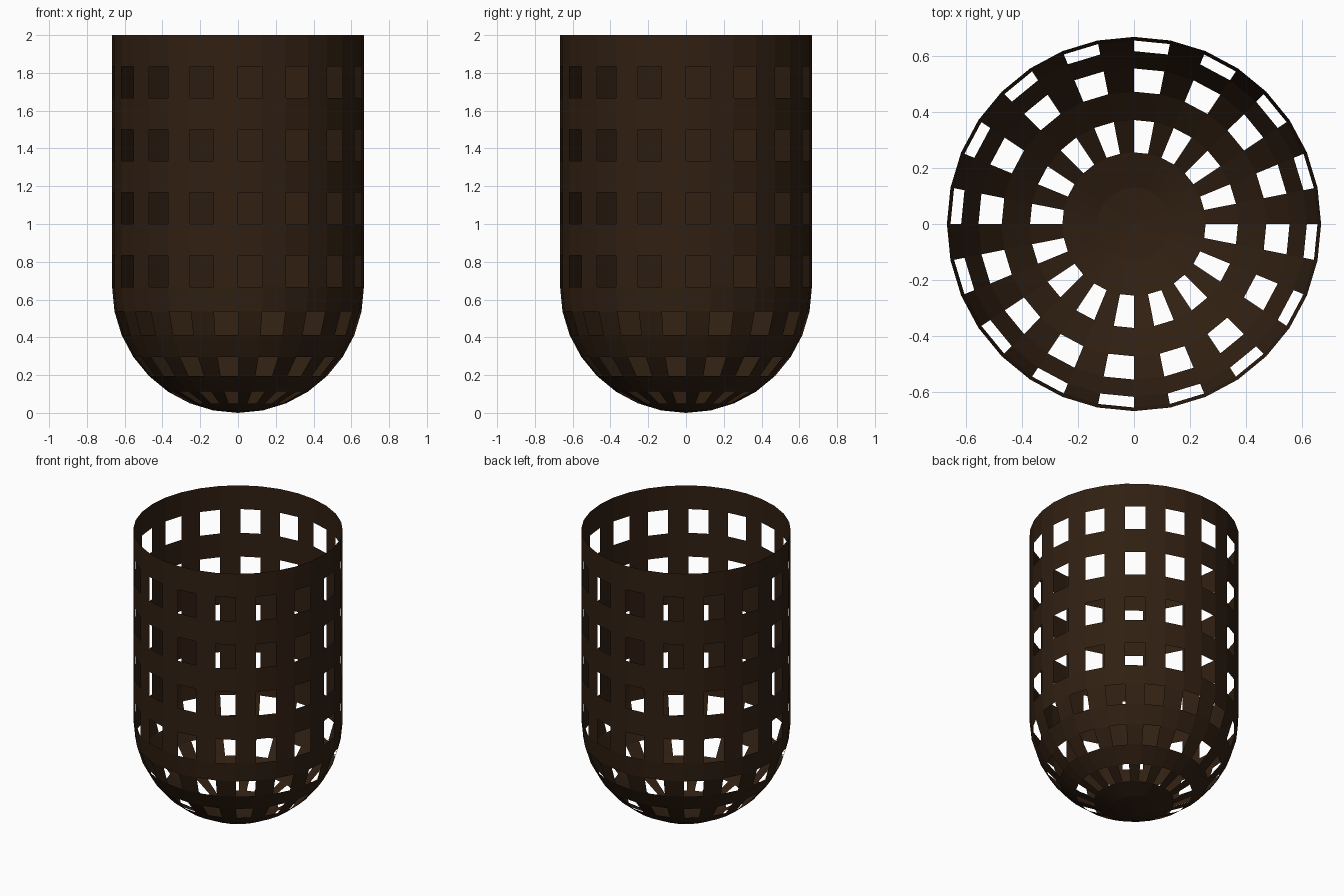
import bpy, bmesh, math

if "Cube" in bpy.data.objects:
    bpy.data.objects.remove(bpy.data.objects["Cube"])

R = 2 / 3      # basket radius
SEG = 32       # sides around
STEP = math.pi / 16

# Profile from the rim down: straight wall, then a rounded bottom
profile = [(R, 2 - i * (2 - R) / 8) for i in range(8)]
profile += [(R * math.cos(k * STEP), R - R * math.sin(k * STEP)) for k in range(8)]

bm = bmesh.new()
rings = []
for r, z in profile:
    rings.append([bm.verts.new((r * math.cos(j * STEP), r * math.sin(j * STEP), z))
                  for j in range(SEG)])


def is_hole(row, col):
    if row < 8:                        # wall openings
        return row % 2 == 1 and col % 2 == 0
    return row in (9, 11, 13) and col % 2 == 1   # bottom openings, one column over


# Lattice of wall and bottom panels
for i in range(len(rings) - 1):
    for j in range(SEG):
        if not is_hole(i, j):
            n = (j + 1) % SEG
            bm.faces.new((rings[i][j], rings[i + 1][j], rings[i + 1][n], rings[i][n]))

# Closed tip of the bottom
tip = bm.verts.new((0, 0, 0))
for j in range(SEG):
    bm.faces.new((rings[-1][j], tip, rings[-1][(j + 1) % SEG]))

mesh = bpy.data.meshes.new("lattice_basket")
bm.to_mesh(mesh)
bm.free()
basket = bpy.data.objects.new("lattice_basket", mesh)
bpy.context.collection.objects.link(basket)

# Dark brown
mat = bpy.data.materials.new("dark_brown")
mat.diffuse_color = (0.03, 0.014, 0.006, 1)
mat.use_nodes = True
mat.node_tree.nodes["Principled BSDF"].inputs["Base Color"].default_value = mat.diffuse_color
mesh.materials.append(mat)
